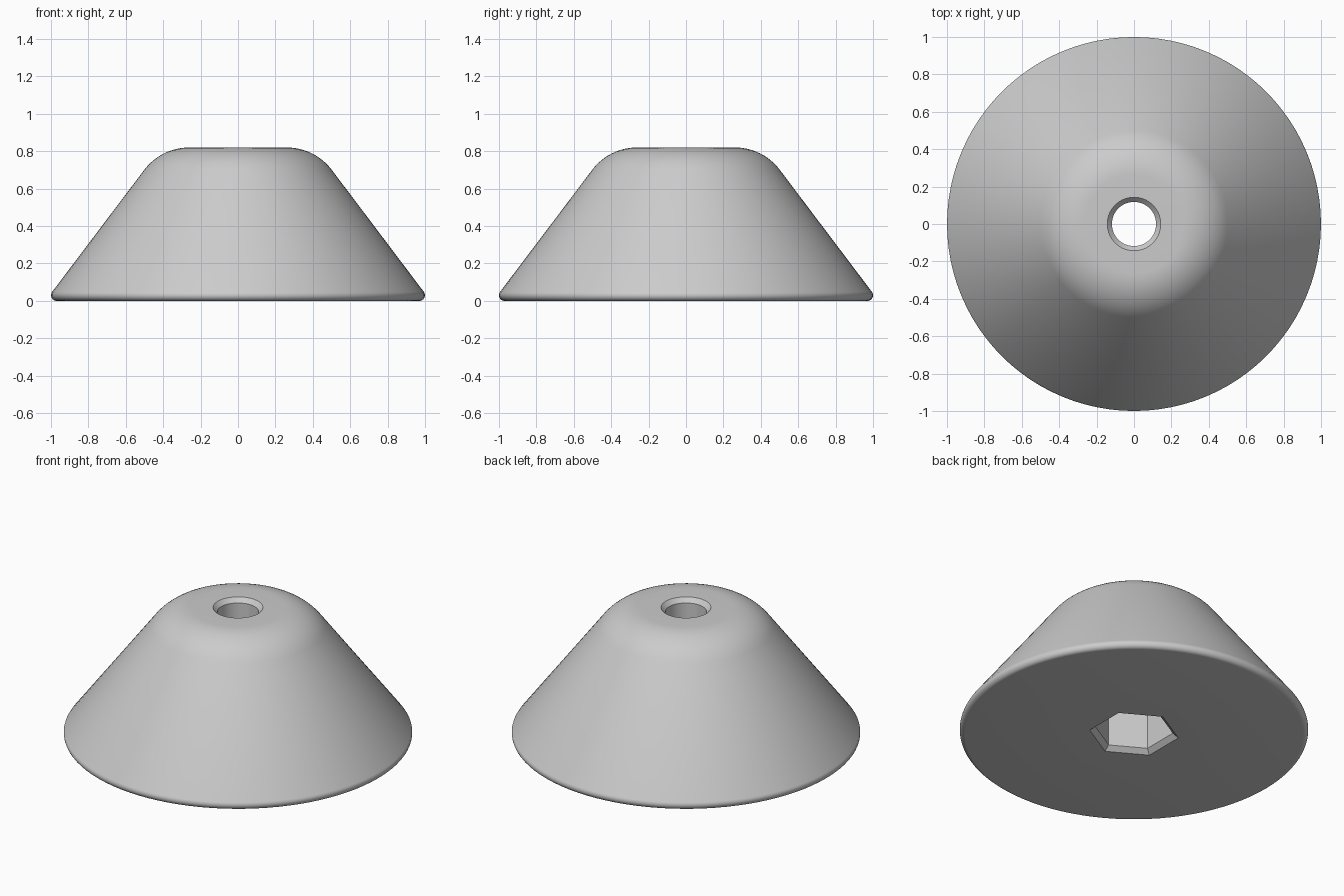
import bpy, bmesh, math
from mathutils import Vector

if "Cube" in bpy.data.objects:
    bpy.data.objects.remove(bpy.data.objects["Cube"], do_unlink=True)

SIDES = 96
HEIGHT = 0.82
POCKET_DEPTH = 0.40


def fillet(before, corner, after, radius, steps):
    """Points of an arc rounding a profile corner."""
    c = Vector(corner)
    a = (Vector(before) - c).normalized()
    b = (Vector(after) - c).normalized()
    half = a.angle(b) / 2
    centre = c + (a + b).normalized() * radius / math.sin(half)
    reach = radius / math.tan(half)
    start, end = c + a * reach - centre, c + b * reach - centre
    sweep = start.angle_signed(end)
    points = []
    for i in range(steps + 1):
        t = sweep * i / steps
        points.append(centre + Vector((start.x * math.cos(t) + start.y * math.sin(t),
                                       start.y * math.cos(t) - start.x * math.sin(t))))
    return points


def hex_radius(angle, corner_radius):
    """Distance to the side of a hexagon with corners on the y axis."""
    local = angle % (math.pi / 3) - math.pi / 6
    local = local + math.pi / 6
    return corner_radius * math.cos(math.pi / 6) / math.cos(
        min(local, math.pi / 3 - local))


# Cross-section: (radius, height, is hexagonal), from the hole over the outside to the pocket
rim, shoulder = (1.03, 0), (0.411, HEIGHT)
section = [(0.118, HEIGHT - 0.027, False), (0.143, HEIGHT, False)]
section += [(p.x, p.y, False) for p in fillet((0, HEIGHT), shoulder, rim, 0.3, 12)]
section += [(p.x, p.y, False) for p in fillet(shoulder, rim, (0, 0), 0.03, 8)]
section += [(0.258, 0, True), (0.226, 0.028, True), (0.226, POCKET_DEPTH, True),
            (0.118, POCKET_DEPTH, False)]

# Conical foot body, turned around z
bm = bmesh.new()
rings = []
for radius, z, is_hex in section:
    ring = []
    for i in range(SIDES):
        a = 2 * math.pi * i / SIDES
        r = hex_radius(a, radius) if is_hex else radius
        ring.append(bm.verts.new((r * math.cos(a), r * math.sin(a), z)))
    rings.append(ring)
for k, ring in enumerate(rings):
    other = rings[(k + 1) % len(rings)]
    for i in range(SIDES):
        j = (i + 1) % SIDES
        bm.faces.new((ring[i], ring[j], other[j], other[i]))
bmesh.ops.recalc_face_normals(bm, faces=bm.faces)
mesh = bpy.data.meshes.new("conical_foot")
bm.to_mesh(mesh)
bm.free()
foot = bpy.data.objects.new("conical_foot", mesh)
bpy.context.collection.objects.link(foot)

# Grey material
grey = bpy.data.materials.new("light_grey")
grey.use_nodes = True
colour = (0.6, 0.6, 0.6, 1)
grey.diffuse_color = colour
grey.node_tree.nodes["Principled BSDF"].inputs["Base Color"].default_value = colour
mesh.materials.append(grey)

# Smooth turned surfaces, crisp chamfers and pocket edges
bpy.ops.object.select_all(action="DESELECT")
foot.select_set(True)
bpy.context.view_layer.objects.active = foot
bpy.ops.object.shade_smooth_by_angle(angle=math.radians(30))
